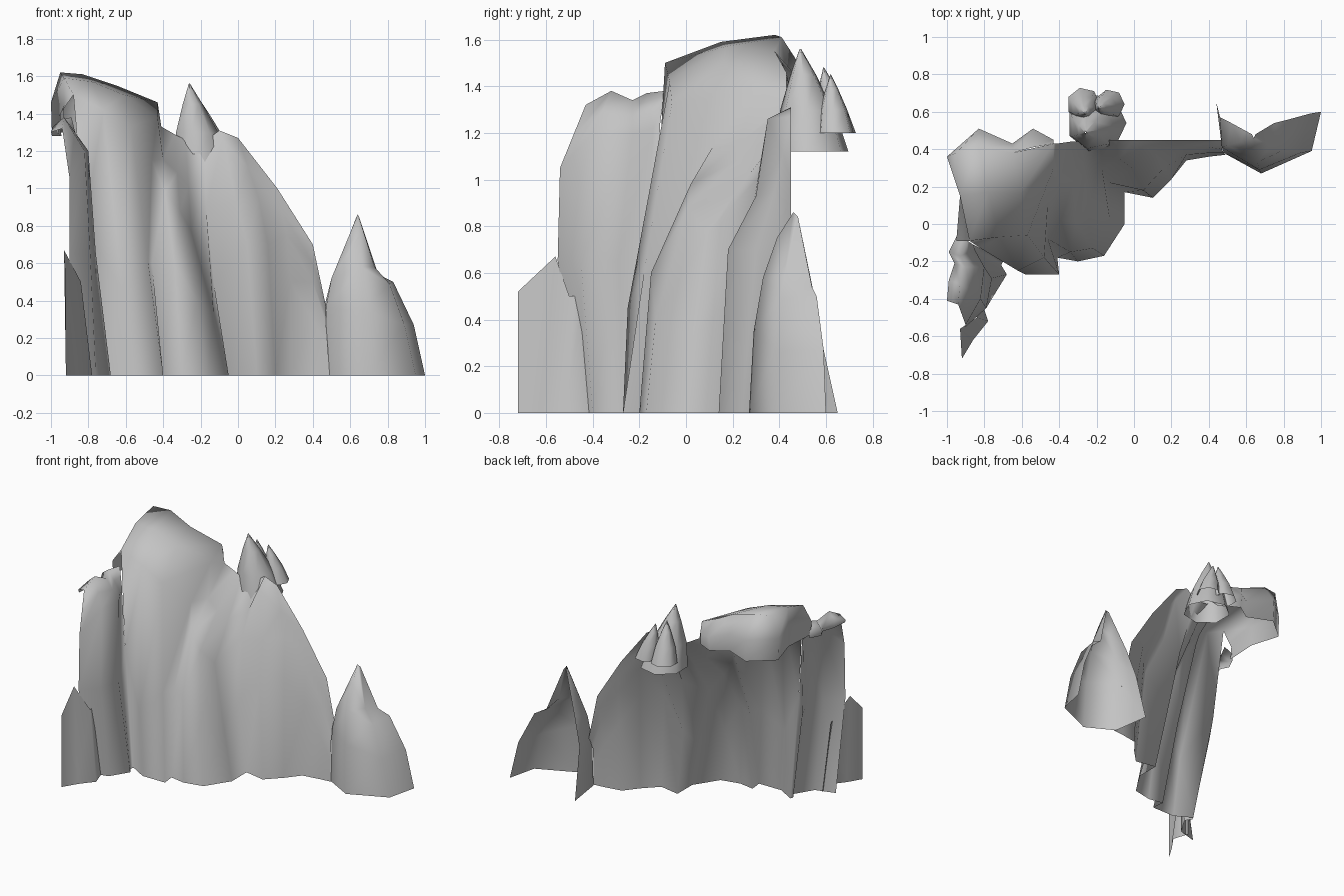
import bpy
import bmesh
from math import cos, sin, tau
from mathutils import Vector

if "Cube" in bpy.data.objects:
    bpy.data.objects.remove(bpy.data.objects["Cube"], do_unlink=True)

# One grey stone material for every part
stone = bpy.data.materials.new("grey_stone")
stone.use_nodes = True
grey = (.55, .55, .55, 1)
stone.diffuse_color = grey
stone.node_tree.nodes["Principled BSDF"].inputs["Base Color"].default_value = grey


def contour(foot, waist, shoulder, crest, neck=None):
    """One rising line of the rock, from its foot on the ground to its crest."""
    shoulder, crest = Vector(shoulder), Vector(crest)
    neck = Vector(neck) if neck else shoulder.lerp(crest, .5)
    return [Vector((*foot, 0)), Vector(waist), shoulder, neck, crest]


def overhang(rim, out, floor):
    """Line that bulges outward from a rim point and drops to the floor height."""
    push = Vector((*out, 0))
    middle = rim + push
    middle.z = (rim.z + floor) / 2
    bottom = rim + push * .9
    bottom.z = floor
    return [rim, middle, bottom]


def add_patch(bm, columns):
    """Skin neighbouring lines with quads, facing outward."""
    grid = [[bm.verts.new(point) for point in column] for column in columns]
    for left, right in zip(grid, grid[1:]):
        for row in range(len(left) - 1):
            bm.faces.new((left[row], right[row], right[row + 1], left[row + 1]))


def build_rock(name, *patches):
    """Join patches along shared lines into one smooth rock sheet."""
    bm = bmesh.new()
    for columns in patches:
        add_patch(bm, columns)
    bmesh.ops.remove_doubles(bm, verts=bm.verts, dist=.001)
    mesh = bpy.data.meshes.new(name)
    bm.to_mesh(mesh)
    bm.free()
    mesh.shade_smooth()
    mesh.materials.append(stone)
    rock = bpy.data.objects.new(name, mesh)
    bpy.context.scene.collection.objects.link(rock)


def build_spike(name, base, radius, apex, sides=7):
    """Leaning, slightly bulging cone of rock, open underneath."""
    base, apex = Vector(base), Vector(apex)
    columns = []
    for side in range(sides + 1):
        angle = tau * side / sides
        spoke = Vector((cos(angle), sin(angle), 0)) * radius
        columns.append([base.lerp(apex, height) + spoke * width
                        for height, width in ((0, 1), (.4, .75), (.75, .35), (1, .02))])
    build_rock(name, columns)


# Main face: lines running from the ground to the crest, left to right
left_gully = contour(foot=(-.7, -.2), waist=(-.82, -.13, .8), shoulder=(-.88, -.09, 1.5),
                     neck=(-.93, .15, 1.59), crest=(-.95, .38, 1.62))
broad_buttress = contour(foot=(-.58, -.27), waist=(-.62, -.25, .45), shoulder=(-.72, -.07, 1.42),
                         neck=(-.78, .17, 1.57), crest=(-.83, .41, 1.61))
buttress_edge = contour(foot=(-.4, -.27), waist=(-.48, -.18, .6), shoulder=(-.57, -.06, 1.33),
                        neck=(-.61, .16, 1.5), crest=(-.65, .38, 1.55))
edge_recess = contour(foot=(-.41, -.18), waist=(-.46, -.08, .6), shoulder=(-.46, .12, 1.15),
                      neck=(-.43, .3, 1.38), crest=(-.43, .43, 1.46))
middle_face = contour(foot=(-.3, -.2), waist=(-.34, -.15, .6),
                      shoulder=(-.39, .02, .98), crest=(-.41, .43, 1.33))
middle_rib = contour(foot=(-.16, -.17), waist=(-.22, -.13, .4),
                     shoulder=(-.31, .01, .88), crest=(-.34, .44, 1.29))
rib_side = contour(foot=(-.05, 0), waist=(-.13, .03, .33),
                   shoulder=(-.25, .09, .77), crest=(-.28, .44, 1.26))
deep_recess = contour(foot=(-.05, .17), waist=(-.13, .22, .5),
                      shoulder=(-.17, .29, .9), crest=(-.18, .45, 1.25))
right_rib = contour(foot=(.1, .14), waist=(.05, .18, .7), shoulder=(-.01, .3, .93),
                    neck=(-.08, .35, 1.26), crest=(-.1, .45, 1.31))
right_slope = contour(foot=(.2, .24), waist=(.16, .3, .7),
                      shoulder=(.11, .38, .95), crest=(0, .45, 1.27))
low_slope = contour(foot=(.28, .34), waist=(.28, .37, .5),
                    shoulder=(.26, .41, .75), crest=(.21, .45, 1))
right_shoulder = contour(foot=(.4, .36), waist=(.4, .38, .3),
                         shoulder=(.4, .41, .5), crest=(.4, .45, .7))
right_end = contour(foot=(.49, .37), waist=(.48, .38, .15),
                    shoulder=(.47, .4, .28), crest=(.47, .45, .37))
face = [left_gully, broad_buttress, buttress_edge, edge_recess, middle_face, middle_rib,
        rib_side, deep_recess, right_rib, right_slope, low_slope, right_shoulder, right_end]

# Overhanging lip that wraps the left side and back of the summit
summit_rim = [(left_gully[2], (-.07, 0)), (left_gully[3], (0, 0)),
              (left_gully[4], (-.05, -.02)), (broad_buttress[4], (0, .1)),
              (buttress_edge[4], (0, .05)), (Vector((-.54, .41, 1.5)), (0, .1)),
              (edge_recess[4], (0, .02))]
summit_lip = [overhang(rim, out, floor=1.3) for rim, out in summit_rim]

# Tall pillar projecting forward at the left end, with a small rolled top
pillar_front = contour(foot=(-.9, -.44), waist=(-.9, -.55, .65),
                       shoulder=(-.9, -.54, 1.05), crest=(-.94, -.43, 1.32))
pillar_crest = contour(foot=(-.76, -.4), waist=(-.79, -.45, .65),
                       shoulder=(-.82, -.4, 1.2), crest=(-.93, -.32, 1.38))
pillar_side = contour(foot=(-.68, -.27), waist=(-.76, -.29, .65),
                      shoulder=(-.8, -.23, 1.2), crest=(-.9, -.23, 1.34))
pillar_gully = contour(foot=(-.71, -.22), waist=(-.82, -.17, .65),
                       shoulder=(-.85, -.14, 1.22), crest=(-.93, -.17, 1.37))
pillar_join = contour(foot=(-.7, -.2), waist=(-.82, -.13, .8),
                      shoulder=(-.86, -.11, 1.25), crest=(-.89, -.09, 1.38))
pillar = [pillar_front, pillar_crest, pillar_side, pillar_gully, pillar_join]
pillar_roll = [overhang(line[-1], out=(-.06, .02), floor=1.28) for line in pillar]
build_rock("cliff_face", face, summit_lip, pillar, pillar_roll)

# Low slab at the foot of the pillar
slab_tip = [(-.92, -.72, 0), (-.92, -.72, .52)]
slab_peak = [(-.86, -.62, 0), (-.93, -.56, .67)]
slab_fold = [(-.78, -.52, 0), (-.84, -.5, .5)]
slab_back = [(-.82, -.4, 0), (-.86, -.44, .5)]
build_rock("foot_slab", [slab_tip, slab_peak, slab_fold, slab_back])

# Separate pointed outcrop at the right end, open at the back
outcrop_fin = contour(foot=(.44, .65), waist=(.46, .57, .36),
                      shoulder=(.52, .54, .55), crest=(.63, .48, .84))
outcrop_left = contour(foot=(.48, .38), waist=(.47, .41, .36),
                       shoulder=(.5, .42, .52), crest=(.64, .46, .86))
outcrop_front = contour(foot=(.68, .27), waist=(.67, .29, .35), shoulder=(.66, .33, .58),
                        neck=(.65, .39, .75), crest=(.64, .46, .86))
outcrop_right = contour(foot=(.95, .39), waist=(.89, .38, .27), shoulder=(.81, .4, .49),
                        neck=(.73, .42, .58), crest=(.64, .46, .86))
outcrop_back = contour(foot=(1, .6), waist=(.94, .59, .27), shoulder=(.83, .56, .5),
                       neck=(.75, .54, .54), crest=(.65, .48, .84))
build_rock("right_outcrop",
           [outcrop_fin, outcrop_left, outcrop_front, outcrop_right, outcrop_back])

# Cluster of spikes perched behind the crest
build_spike("tall_spike", base=(-.2, .54, 1.12), radius=.16, apex=(-.26, .49, 1.56))
build_spike("rear_spike", base=(-.27, .64, 1.2), radius=.09, apex=(-.26, .59, 1.48))
build_spike("side_spike", base=(-.13, .64, 1.2), radius=.08, apex=(-.19, .62, 1.45))
